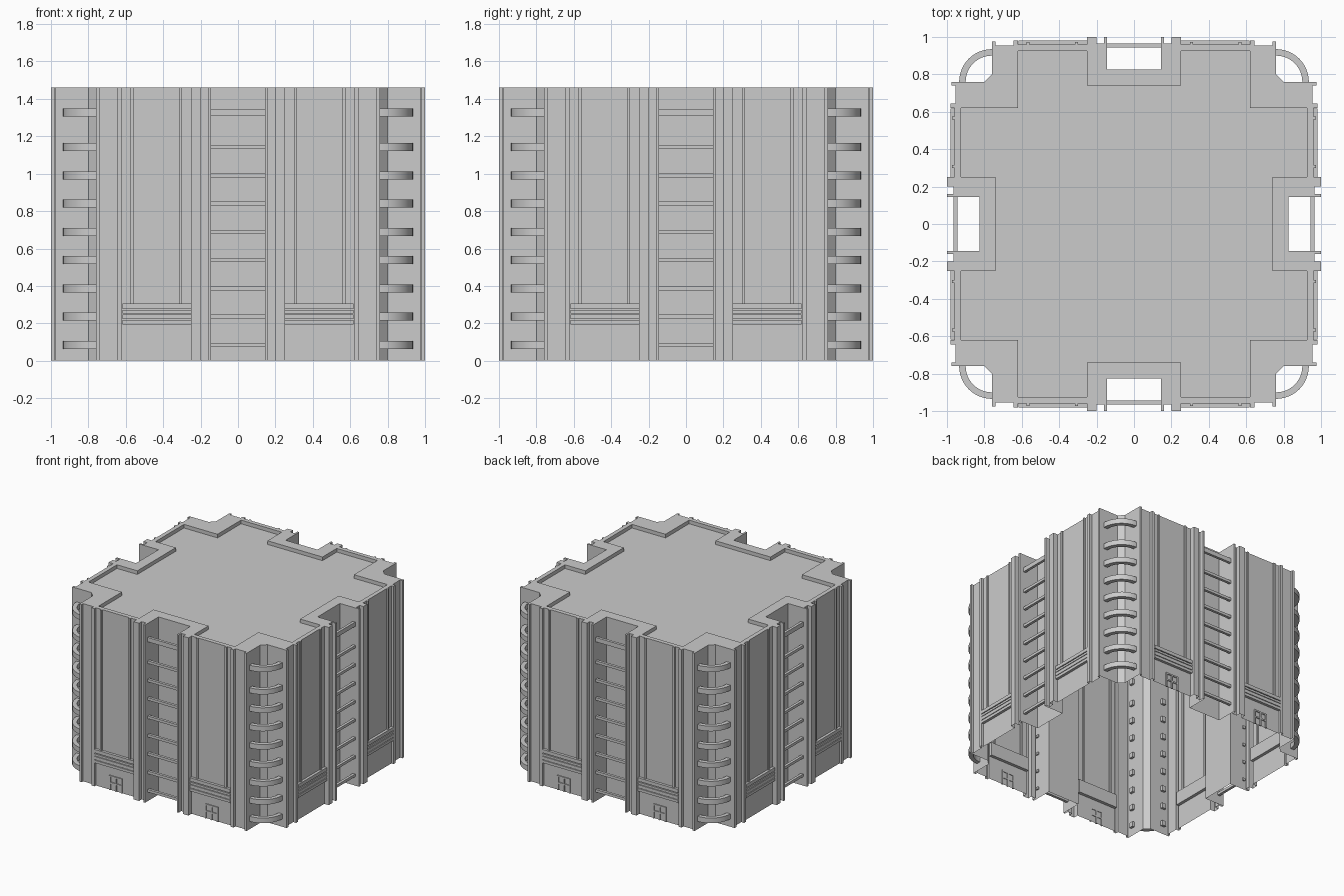
import bpy, bmesh
from math import pi, cos, sin
from mathutils import Matrix, Vector

cube = bpy.data.objects.get("Cube")
if cube:
    bpy.data.objects.remove(cube, do_unlink=True)

HEIGHT = 1.46
PIT = 1.43

grey = bpy.data.materials.new("concrete grey")
grey.use_nodes = True
grey.diffuse_color = (0.6, 0.6, 0.6, 1)
grey.node_tree.nodes["Principled BSDF"].inputs["Base Color"].default_value = (0.6, 0.6, 0.6, 1)


def finish(bm, name):
    mesh = bpy.data.meshes.new(name)
    bm.to_mesh(mesh)
    bm.free()
    mesh.materials.append(grey)
    obj = bpy.data.objects.new(name, mesh)
    bpy.context.collection.objects.link(obj)
    return obj


def box(bm, x0, x1, y0, y1, z0, z1):
    size = Matrix.Diagonal((x1 - x0, y1 - y0, z1 - z0, 1))
    centre = Matrix.Translation(((x0 + x1) / 2, (y0 + y1) / 2, (z0 + z1) / 2))
    bmesh.ops.create_cube(bm, size=1, matrix=centre @ size)


def repeat_around(bm, count=4):
    """Copy everything in the mesh around the vertical axis."""
    source = bm.verts[:] + bm.edges[:] + bm.faces[:]
    for i in range(1, count):
        copy = bmesh.ops.duplicate(bm, geom=source)["geom"]
        verts = [v for v in copy if isinstance(v, bmesh.types.BMVert)]
        bmesh.ops.rotate(bm, verts=verts, matrix=Matrix.Rotation(2 * pi * i / count, 3, "Z"))


def full_plan(eighth):
    """Mirror an eighth of the plan on the diagonal, then turn it four times."""
    quarter = eighth + [(y, x) for x, y in reversed(eighth)]
    points = []
    for i in range(4):
        for x, y in quarter:
            for _ in range(i):
                x, y = y, -x
            if not points or (points[-1] - Vector((x, y))).length > 0.001:
                points.append(Vector((x, y)))
    if (points[0] - points[-1]).length < 0.001:
        points.pop()
    return points[::-1]


def ring(bm, plan, z):
    return [bm.verts.new((p.x, p.y, z)) for p in plan]


def skin(bm, lower, upper):
    for i in range(len(lower)):
        j = (i + 1) % len(lower)
        bm.faces.new((lower[i], lower[j], upper[j], upper[i]))


# Thin outer walls, open below, with a raised rim around a sunken roof
wall_plan = full_plan([(0.145, 0.825), (0.145, 1), (0.16, 1), (0.16, 0.965),
                       (0.2, 0.965), (0.2, 1), (0.25, 1), (0.25, 0.96), (0.62, 0.96),
                       (0.62, 0.98), (0.645, 0.98), (0.645, 0.955), (0.74, 0.955),
                       (0.74, 0.975), (0.76, 0.975), (0.76, 0.8)])
pit_plan = full_plan([(0.25, 0.74), (0.25, 0.925), (0.62, 0.925), (0.62, 0.62)])
bm = bmesh.new()
base, top = ring(bm, wall_plan, 0), ring(bm, wall_plan, HEIGHT)
skin(bm, base, top)
rim, floor = ring(bm, pit_plan, HEIGHT), ring(bm, pit_plan, PIT)
skin(bm, rim, floor)
bm.faces.new(floor)
edges = [bm.edges.get((r[i - 1], r[i])) for r in (top, rim) for i in range(len(r))]
bmesh.ops.triangle_fill(bm, edges=edges, use_beauty=True, normal=(0, 0, 1))
bmesh.ops.recalc_face_normals(bm, faces=bm.faces[:])
finish(bm, "walls_and_roof")

# Slim vertical ribs on every bay
bm = bmesh.new()
for side in (-1, 1):
    for x in (0.307, 0.567):
        box(bm, side * x - 0.008, side * x + 0.008, 0.95, 0.972, 0.3, HEIGHT)
repeat_around(bm)
finish(bm, "bay_ribs")

# Slatted bands low on every bay
bm = bmesh.new()
for side in (-1, 1):
    x0, x1 = sorted((side * 0.25, side * 0.617))
    box(bm, x0, x1, 0.935, 0.966, 0.195, 0.305)
    for z0, z1 in ((0.195, 0.217), (0.222, 0.248), (0.253, 0.27), (0.277, 0.305)):
        box(bm, x0, x1, 0.95, 0.982, z0, z1)
repeat_around(bm)
finish(bm, "bay_bands")

# Ladder rungs across each recess and curved rails at each corner
levels = [0.085 + 0.151 * i for i in range(8)] + [1.327]
bm = bmesh.new()
for z in levels:
    half = 0.018 if z > 1.3 else 0.011
    box(bm, -0.155, 0.155, 0.943, 0.965, z - half, z + half)
repeat_around(bm)
finish(bm, "recess_rungs")

bm = bmesh.new()
STEPS = 12
for z in levels:
    sections = []
    for i in range(-1, STEPS + 2):
        a = pi / 2 * min(max(i, 0), STEPS) / STEPS
        # straight stubs run a little way into the walls
        dx = -0.02 if i > STEPS else 0
        dy = -0.02 if i < 0 else 0
        sections.append([bm.verts.new((0.76 + r * cos(a) + dx, 0.76 + r * sin(a) + dy, z + h))
                         for r, h in ((0.14, -0.021), (0.175, -0.021), (0.175, 0.021), (0.14, 0.021))])
    for a, b in zip(sections, sections[1:]):
        skin(bm, a, b)
    bm.faces.new(sections[0])
    bm.faces.new(sections[-1])
bmesh.ops.recalc_face_normals(bm, faces=bm.faces[:])
repeat_around(bm)
rails = finish(bm, "corner_rails")
bpy.context.view_layer.objects.active = rails
rails.select_set(True)
bpy.ops.object.shade_smooth_by_angle()

# Doors with a frame and crossing bars, on the front and back only
bm = bmesh.new()
for x in (-0.435, 0.435):
    for dx in (-0.053, 0, 0.053):
        box(bm, x + dx - 0.006, x + dx + 0.006, 0.955, 0.968, 0, 0.12)
    for z in (0.06, 0.114):
        box(bm, x - 0.059, x + 0.059, 0.955, 0.968, z - 0.006, z + 0.006)
repeat_around(bm, 2)
finish(bm, "doors")
